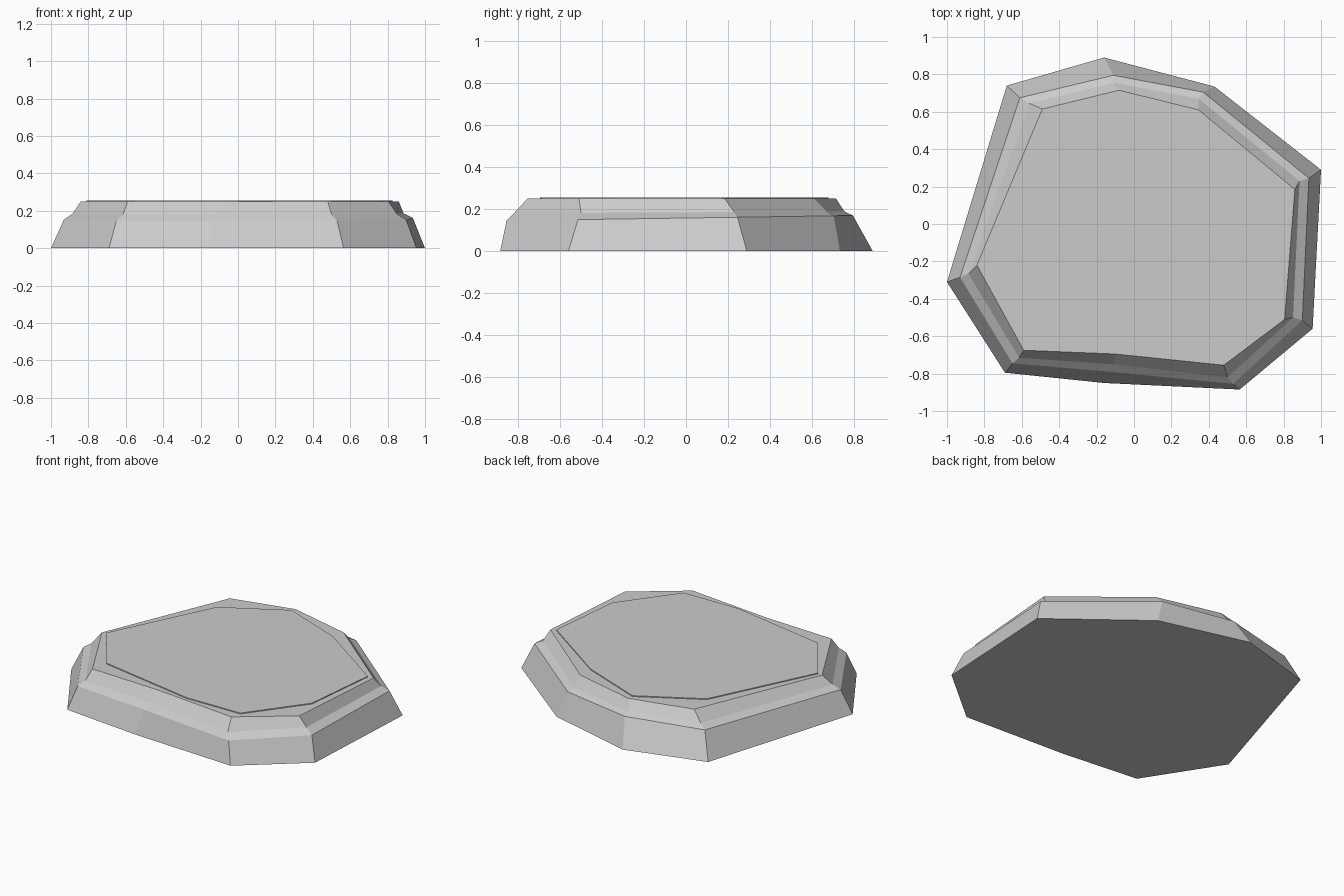
import bpy, bmesh

if "Cube" in bpy.data.objects:
    bpy.data.objects.remove(bpy.data.objects["Cube"])

# Stone outlines from the ground up: (height, height slope along y, nine corners)
base = [(-1, -.31), (-.69, -.795), (-.16, -.85), (.565, -.885), (.955, -.56),
        (1, .29), (.43, .735), (-.16, .89), (-.68, .74)]
ledge_outer = [(-.93, -.285), (-.65, -.745), (-.13, -.79), (.53, -.855), (.9, -.515),
               (.935, .245), (.37, .705), (-.11, .795), (-.61, .675)]
ledge_inner = [(-.885, -.265), (-.615, -.715), (-.11, -.75), (.5, -.82), (.85, -.5),
               (.885, .23), (.345, .67), (-.11, .755), (-.56, .645)]
rim = [(-.84, -.22), (-.59, -.675), (-.1, -.695), (.48, -.755), (.805, -.51),
       (.86, .185), (.345, .61), (-.08, .715), (-.49, .615)]
plateau = [(-.81, -.22), (-.56, -.57), (.11, -.695), (.5, -.69), (.77, -.33),
           (.825, .175), (.335, .515), (-.085, .68), (-.475, .46)]
levels = [(0, 0, base), (.158, .015, ledge_outer), (.185, .005, ledge_inner),
          (.25, 0, rim), (.25, 0, plateau), (.256, 0, plateau)]

bm = bmesh.new()
rings = [[bm.verts.new((x, y, z + slope * y)) for x, y in outline]
         for z, slope, outline in levels]

# Sloping sides, worn ledge and the thin step of the top
for low, high in zip(rings, rings[1:]):
    for i in range(len(low)):
        j = (i + 1) % len(low)
        bm.faces.new((low[i], low[j], high[j], high[i]))

# Flat underside and top
bm.faces.new(rings[0][::-1])
bm.faces.new(rings[-1])
bmesh.ops.recalc_face_normals(bm, faces=bm.faces)

mesh = bpy.data.meshes.new("flat_stone")
bm.to_mesh(mesh)
bm.free()
stone = bpy.data.objects.new("flat_stone", mesh)
bpy.context.collection.objects.link(stone)
